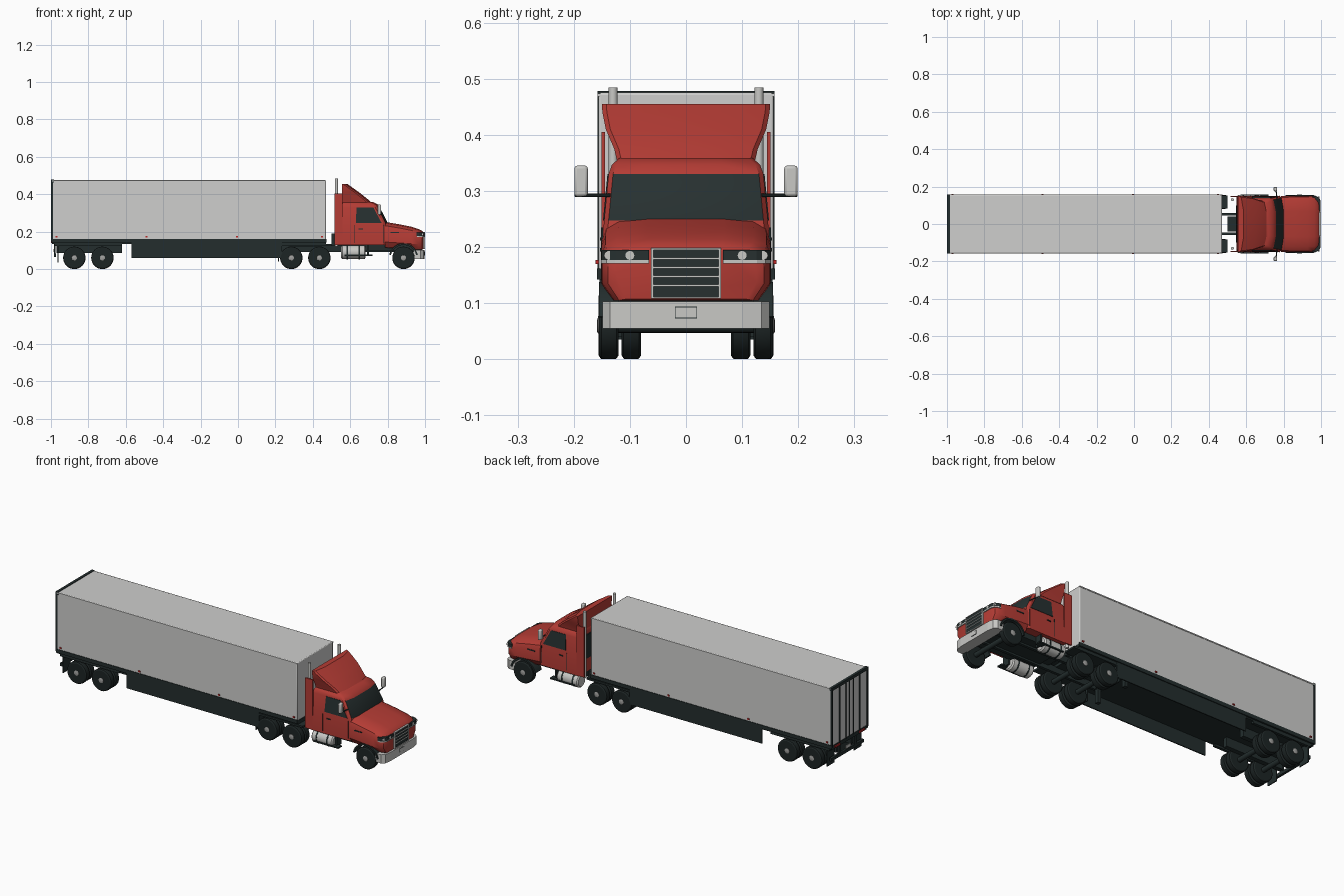
import bpy, bmesh, math
from mathutils import Vector, Matrix

if "Cube" in bpy.data.objects:
    bpy.data.objects.remove(bpy.data.objects["Cube"])


def material(name, r, g, b):
    m = bpy.data.materials.new(name)
    m.use_nodes = True
    m.diffuse_color = (r, g, b, 1)
    m.node_tree.nodes["Principled BSDF"].inputs["Base Color"].default_value = (r, g, b, 1)
    return m


RED = material("cab red", .46, .045, .035)
WHITE = material("trailer white", .62, .62, .61)
CHROME = material("light chrome", .58, .58, .56)
DARK = material("chassis black", .017, .027, .027)
GLASS = material("tinted glass", .02, .03, .03)
TYRE = material("tyre rubber", .012, .018, .018)
RIM = material("rim grey", .36, .36, .35)
LAMP = material("lamp red", .5, .02, .02)


def finish(name, bm, mat, bevel=0, smooth=True):
    bmesh.ops.recalc_face_normals(bm, faces=bm.faces)
    me = bpy.data.meshes.new(name)
    bm.to_mesh(me)
    bm.free()
    me.materials.append(mat)
    ob = bpy.data.objects.new(name, me)
    bpy.context.collection.objects.link(ob)
    if bevel:
        mod = ob.modifiers.new("bevel", 'BEVEL')
        mod.width, mod.segments, mod.limit_method = bevel, 2, 'ANGLE'
    if smooth:
        bpy.ops.object.select_all(action='DESELECT')
        ob.select_set(True)
        bpy.context.view_layer.objects.active = ob
        bpy.ops.object.shade_smooth_by_angle(angle=math.radians(32))
    return ob


def loft(name, rings, mat, caps=True, **kw):
    """Skin a list of equal rings of points and cap both ends."""
    bm = bmesh.new()
    vs = [[bm.verts.new(p) for p in ring] for ring in rings]
    n = len(vs[0])
    for a, b in zip(vs, vs[1:]):
        for i in range(n):
            j = (i + 1) % n
            bm.faces.new((a[i], a[j], b[j], b[i]))
    if caps:
        bm.faces.new(vs[0])
        bm.faces.new(vs[-1])
    return finish(name, bm, mat, **kw)


def box(name, x, y, z, mat, bevel=0):
    bm = bmesh.new()
    bmesh.ops.create_cube(bm, size=1)
    for v in bm.verts:
        v.co = Vector([(r[0] + r[1]) / 2 + c * (r[1] - r[0]) for r, c in zip((x, y, z), v.co)])
    return finish(name, bm, mat, bevel, bool(bevel))


def side_box(name, x, y, z, mat, bevel=0):
    for side, s in (("left", 1), ("right", -1)):
        box(name + "_" + side, x, sorted((s * y[0], s * y[1])), z, mat, bevel)


def lathe(name, profile, centre, axis, mat, n=32):
    """Spin (radius, offset) points round an axis through centre."""
    rot = Vector((0, 0, 1)).rotation_difference(Vector(axis))
    rings = [[Vector(centre) + rot @ Vector((r * math.cos(math.tau * i / n), r * math.sin(math.tau * i / n), h))
              for i in range(n)] for r, h in profile]
    return loft(name, rings, mat)


def rod(name, a, b, r, mat, n=16):
    d = Vector(b) - Vector(a)
    return lathe(name, [(r, 0), (r, d.length)], a, d.normalized(), mat, n)


def prism(name, pts, z0, z1, mat):
    return loft(name, [[(x, y, z) for x, y in pts] for z in (z0, z1)], mat, smooth=False)


# Trailer body, rails and roof edge
box("trailer_body", (-.995, .47), (-.156, .156), (.155, .475), WHITE, .004)
box("trailer_floor", (-.995, .47), (-.15, .15), (.135, .156), DARK)
side_box("bottom_rail", (-.998, .472), (.15, .159), (.142, .162), DARK)
side_box("top_rail", (-.995, .47), (.152, .158), (.468, .474), WHITE)
box("rear_header", (-1, -.985), (-.158, .158), (.462, .478), DARK)
side_box("rear_post", (-1, -.99), (.15, .158), (.15, .465), DARK)
box("door_gap", (-.998, -.99), (-.003, .003), (.155, .465), DARK)
for y in (.03, .085):
    side_box("lock_rod", (-1, -.99), (y, y + .004), (.155, .465), DARK)
for i, x in enumerate((-.97, -.49, -.005, .45)):
    side_box("marker_lamp_%d" % i, (x - .005, x + .005), (.155, .161), (.17, .177), LAMP)

# Trailer underside, skirts and rear guard
side_box("side_skirt", (-.57, .235), (.148, .154), (.058, .145), DARK)
side_box("trailer_slider", (-.97, -.62), (.05, .075), (.085, .137), DARK)
side_box("slider_edge", (-.98, -.62), (.135, .15), (.124, .137), DARK)
box("rear_guard", (-.985, -.972), (-.14, .14), (.065, .082), DARK)
side_box("guard_post", (-.985, -.975), (.06, .075), (.07, .137), DARK)
side_box("trailer_mudflap", (-.965, -.96), (.085, .15), (.035, .137), DARK)
side_box("tail_lamp", (-1, -.985), (.085, .13), (.14, .15), LAMP)
box("number_plate", (-.99, -.986), (-.02, .02), (.09, .107), CHROME)
side_box("landing_leg", (.13, .15), (.09, .11), (.06, .14), DARK)

# Wheels: outer and inner tyres, rim and hub
TYRE_SHAPE = [(.034, 0), (.053, 0), (.059, .004), (.06, .01), (.06, .025), (.059, .031), (.053, .035), (.034, .035)]
RIM_SHAPE = [(.036, .008), (.036, .033), (.033, .035), (.029, .028), (.016, .028), (.014, .036), (.009, .038)]
for i, x in enumerate((-.875, -.725, .285, .435, .885)):
    for side, s in (("left", 1), ("right", -1)):
        tag = "_%d_%s" % (i, side)
        starts = (.12,) if x > .8 else (.08, .121)
        for k, y in enumerate(starts):
            lathe("tyre%d" % k + tag, TYRE_SHAPE, (x, s * y, .06), (0, s, 0), TYRE)
        lathe("rim" + tag, RIM_SHAPE, (x, s * starts[-1], .06), (0, s, 0), RIM)
    rod("axle_%d" % i, (x, -.125, .06), (x, .125, .06), .013, DARK)

# Tractor chassis
side_box("frame_rail", (.2, .96), (.045, .06), (.09, .125), DARK)
box("fifth_wheel", (.27, .45), (-.08, .08), (.12, .137), DARK)
box("catwalk", (.5, .555), (-.04, .04), (.11, .19), DARK)
box("cab_floor", (.55, .95), (-.105, .105), (.1, .132), DARK)
side_box("drive_fender", (.23, .5), (.082, .152), (.124, .134), DARK)
side_box("drive_mudflap", (.215, .22), (.085, .155), (.04, .134), DARK)
for side, s in (("left", 1), ("right", -1)):
    y = s * .118
    lathe("fuel_tank_" + side, [(.03, 0), (.037, .006), (.037, .124), (.03, .13)],
          (.552, y, .09), (1, 0, 0), CHROME)
    for k, x in enumerate((.58, .645)):
        rod("tank_strap%d_%s" % (k, side), (x, y, .09), (x + .008, y, .09), .038, DARK, 32)
    rod("exhaust_" + side, (.526, s * .13, .12), (.526, s * .13, .484), .008, CHROME)
side_box("step", (.57, .72), (.125, .157), (.07, .077), DARK)
side_box("step_support", (.69, .70), (.1, .14), (.07, .13), DARK)


# Cab: plan sections stacked upwards, with a bowed front
def plan(z, x0, x1, w, bow=.012):
    half = [(x0, w), (x1 - bow - .012, w), (x1 - bow, w - .008), (x1, w * .5)]
    return [(x, y, z) for x, y in half] + [(x, -y, z) for x, y in reversed(half)]


cab = loft("cab", [plan(.128, .548, .80, .15), plan(.19, .548, .80, .151), plan(.247, .55, .80, .146),
                   plan(.33, .553, .758, .138), plan(.347, .555, .745, .132), plan(.359, .56, .72, .118)], RED)
cab.data.materials.append(GLASS)
for f in cab.data.polygons:
    if f.normal.x > .6 and .25 < f.center.z < .33:
        f.material_index = 1
loft("roof_deflector", [plan(.35, .56, .718, .122), plan(.375, .557, .692, .128), plan(.41, .555, .648, .143),
                        plan(.44, .555, .606, .149), plan(.455, .555, .585, .15)], RED)
side_box("side_fairing", (.515, .56), (.144, .151), (.13, .405), RED)
box("rear_cab_panel", (.546, .552), (-.1, .1), (.2, .33), DARK)


# Side windows and door trim follow the leaning cab wall
def wall_plate(name, pts, mat):
    for side, s in (("left", 1), ("right", -1)):
        rings = [[(x, s * (.146 - (z - .247) * .0964 + d), z) for x, z in pts] for d in (-.003, .002)]
        loft(name + "_" + side, rings, mat, smooth=False)


wall_plate("side_window", [(.63, .247), (.768, .247), (.755, .27), (.724, .33), (.634, .33)], GLASS)
side_box("door_handle", (.645, .668), (.148, .153), (.212, .217), DARK)
for x in (.62, .775):
    side_box("door_seam", (x, x + .002), (.148, .1515), (.14, .235), DARK)


# Hood: cross sections along the length
def hood_ring(x, w, low, top):
    half = [(w * .86, low), (w, low + .03), (w, top - .04), (w * .95, top - .02), (w * .8, top - .006), (w * .45, top)]
    return [(x, y, z) for y, z in half] + [(x, -y, z) for y, z in reversed(half)]


hood = loft("hood", [hood_ring(.785, .15, .115, .252), hood_ring(.86, .151, .11, .24), hood_ring(.93, .151, .105, .226),
                     hood_ring(.965, .149, .105, .214), hood_ring(.985, .139, .105, .204),
                     hood_ring(.992, .126, .107, .195)], RED)

# Wheel arches cut from the hood, each with a dark liner
for side, s in (("left", 1), ("right", -1)):
    cutter = rod("arch_cutter_" + side, (.885, s * .1, .06), (.885, s * .2, .06), .072, DARK, 48)
    cutter.hide_render = True
    cutter.hide_set(True)
    mod = hood.modifiers.new("arch", 'BOOLEAN')
    mod.operation, mod.object, mod.solver = 'DIFFERENCE', cutter, 'EXACT'
    rings = []
    for k in range(17):
        a = math.radians(12 + k * 9.75)
        rings.append([(.885 + r * math.cos(a), s * y, .06 + r * math.sin(a))
                      for r, y in ((.069, .1), (.078, .1), (.078, .155), (.069, .155))])
    loft("arch_liner_" + side, rings, DARK)
    # Wrapped headlights with a chrome strip
    shape = [(.96, s * .066), (.996, s * .066), (.996, s * .126), (.988, s * .141), (.968, s * .151), (.955, s * .151)]
    prism("headlight_" + side, shape, .177, .195, GLASS)
    prism("headlight_strip_" + side, [(x + .001, y * 1.004) for x, y in shape], .171, .177, CHROME)
    for k, (x, y) in enumerate(((.99, .1), (.983, .138))):
        rod("lamp%d_%s" % (k, side), (x, s * y, .185), (x + .008, s * y, .185), .008, CHROME)
    # Mirrors
    rod("mirror_arm_" + side, (.765, s * .135, .292), (.757, s * .198, .292), .003, DARK, 8)
side_box("mirror", (.747, .765), (.175, .199), (.29, .345), CHROME, .005)
side_box("hood_vent", (.815, .86), (.148, .153), (.192, .198), DARK)

# Grille with frame and bars
box("grille", (.97, .996), (-.06, .06), (.11, .196), GLASS)
side_box("grille_side", (.97, .999), (.058, .062), (.108, .198), CHROME)
for z in (.108, .13, .146, .162, .178, .195):
    box("grille_bar", (.97, .999), (-.06, .06), (z, z + .003), CHROME)

# Front bumper with plate frame
bumper = [(.938, .149), (.975, .149), (.992, .135), (.998, .1)]
prism("front_bumper", bumper + [(x, -y) for x, y in reversed(bumper)], .055, .103, CHROME)
box("plate_frame", (.99, .999), (-.02, .02), (.073, .094), DARK)
box("front_plate", (.99, 1), (-.0185, .0185), (.0745, .0925), CHROME)
box("bumper_gap", (.94, .985), (-.12, .12), (.098, .11), DARK)
